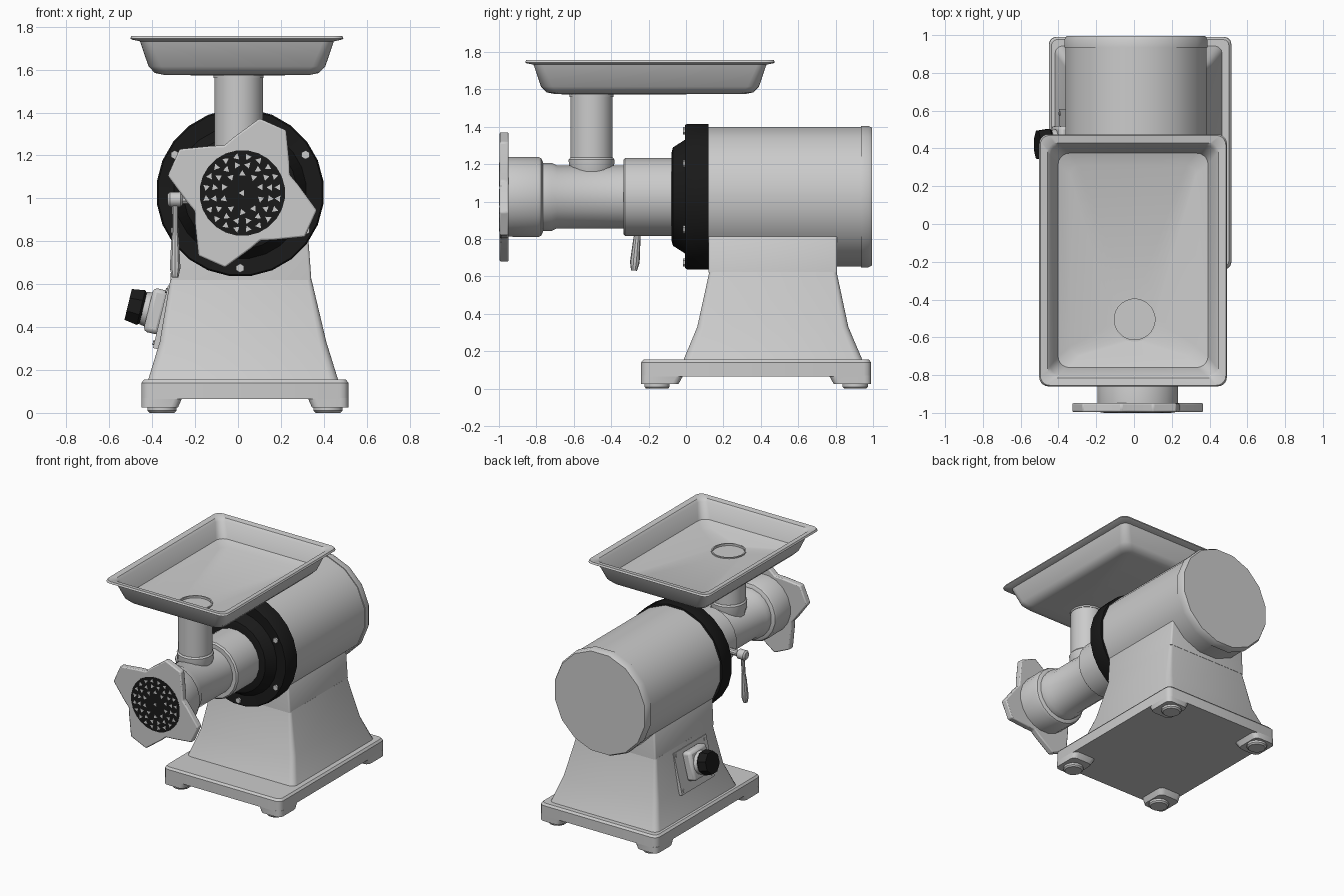
import bpy, bmesh
from math import sin, cos, radians, pi
from mathutils import Vector

if "Cube" in bpy.data.objects:
    bpy.data.objects.remove(bpy.data.objects["Cube"])

black = bpy.data.materials.new("black")
black.diffuse_color = (0.01, 0.01, 0.01, 1)
black.use_nodes = True
black.node_tree.nodes["Principled BSDF"].inputs["Base Color"].default_value = black.diffuse_color


def make(name, rings, mat=None, closed=False):
    """Skin a list of equal-length point rings; cap the ends unless closed."""
    bm = bmesh.new()
    loops = [[bm.verts.new(p) for p in ring] for ring in rings]
    n = len(loops[0])
    pairs = list(zip(loops, loops[1:])) + ([(loops[-1], loops[0])] if closed else [])
    for a, b in pairs:
        for i in range(n):
            j = (i + 1) % n
            bm.faces.new((a[i], a[j], b[j], b[i]))
    if not closed:
        bm.faces.new(loops[0][::-1])
        bm.faces.new(loops[-1])
    bmesh.ops.recalc_face_normals(bm, faces=bm.faces)
    me = bpy.data.meshes.new(name)
    bm.to_mesh(me)
    bm.free()
    ob = bpy.data.objects.new(name, me)
    bpy.context.collection.objects.link(ob)
    if mat:
        me.materials.append(mat)
    return ob


def lathe(name, profile, origin, axis=(0, 1, 0), seg=16, mat=None, turn=0.5):
    """Revolve (radius, distance) pairs about an axis through origin."""
    q = Vector(axis).to_track_quat('Z', 'Y')
    rings = [[Vector(origin) + q @ Vector((r * cos(2 * pi * (i + turn) / seg),
                                           r * sin(2 * pi * (i + turn) / seg), d))
              for i in range(seg)] for r, d in profile]
    return make(name, rings, mat)


def rrect(x0, x1, y0, y1, z, r, k=4):
    """Rounded rectangle ring, k points per corner."""
    corners = [(x1 - r, y1 - r), (x0 + r, y1 - r), (x0 + r, y0 + r), (x1 - r, y0 + r)]
    return [(cx + r * cos(pi / 2 * (c + j / (k - 1))), cy + r * sin(pi / 2 * (c + j / (k - 1))), z)
            for c, (cx, cy) in enumerate(corners) for j in range(k)]


def bevel(ob, width, segments=2):
    m = ob.modifiers.new("bevel", 'BEVEL')
    m.width, m.segments, m.limit_method = width, segments, 'ANGLE'
    return ob


# Base plate with corner legs and rubber feet
X0, X1, Y0, Y1 = -0.45, 0.515, -0.24, 0.99
make("base_plate", [rrect(X0, X1, Y0, Y1, 0.065, 0.04),
                    rrect(X0, X1, Y0, Y1, 0.14, 0.04),
                    rrect(X0 + .012, X1 - .012, Y0 + .012, Y1 - .012, 0.155, 0.035)])
for sx, cx in ((1, X0), (-1, X1)):
    for sy, cy in ((1, Y0), (-1, Y1)):
        def corner(wx, wy, z):
            xs, ys = sorted((cx, cx + sx * wx)), sorted((cy, cy + sy * wy))
            return rrect(*xs, *ys, z, 0.035)
        make("base_leg", [corner(0.17, 0.2, 0.025), corner(0.19, 0.225, 0.07)])
        lathe("foot", [(0.06, 0), (0.07, 0.01), (0.07, 0.03)],
              (cx + sx * 0.095, cy + sy * 0.085, 0), (0, 0, 1), 12)

# Flared pedestal and motor saddle
make("pedestal", [rrect(-0.42, 0.468, -0.015, 0.945, 0.15, 0.04),
                  rrect(-0.365, 0.412, 0.06, 0.868, 0.33, 0.035),
                  rrect(-0.315, 0.342, 0.125, 0.805, 0.625, 0.02)])
make("motor_saddle", [rrect(-0.315, 0.342, 0.12, 0.808, 0.62, 0.012),
                      rrect(-0.306, 0.328, 0.12, 0.808, 0.81, 0.012),
                      rrect(-0.25, 0.27, 0.12, 0.808, 0.9, 0.012)])

# Motor housing, rear cap and black front flange
M = (0.01, 0, 1.027)
lathe("motor_housing", [(0.38, 0.1), (0.38, 0.94)], M)
lathe("rear_cap", [(0.386, 0.935), (0.386, 0.975), (0.375, 0.995)], M)
lathe("front_flange", [(0.235, -0.078), (0.265, -0.07), (0.31, 0), (0.385, -0.005),
                       (0.392, 0.005), (0.392, 0.12)], M, seg=24, mat=black)
for i in range(6):
    a = radians(30 + 60 * i)
    lathe("flange_bolt", [(0.021, -0.015), (0.021, 0.01)],
          (M[0] + 0.352 * cos(a), 0, M[2] + 0.352 * sin(a)), seg=6)

# Grinding head: neck, barrel and threaded collar
H = (0.02, 0, 1.025)
lathe("head_neck", [(0.20, -0.335), (0.21, -0.325), (0.21, -0.07)], H, seg=20)
lathe("head_barrel", [(0.185, -0.79), (0.185, -0.72), (0.17, -0.69), (0.17, -0.32)], H, seg=20)
lathe("head_collar", [(0.215, -0.955), (0.217, -0.79), (0.21, -0.775), (0.19, -0.765)], H, seg=20)

# Four-pointed clamping nut
star = []
for i in range(4):
    for off, r in ((-11, 0.357), (11, 0.357), (33, 0.262), (45, 0.237), (57, 0.262)):
        a = radians(66 + 92 * i * 90 / 92 + off)
        star.append((H[0] + r * cos(a), H[2] + r * sin(a)))
bevel(make("star_nut", [[(x, y, z) for x, z in star] for y in (-0.996, -0.948)]), 0.008)

# Black mincing plate with triangular openings
lathe("mincing_plate", [(0.2, -0.998), (0.2, -0.94)], H, seg=24, mat=black)
for radius, count in ((0.0, 1), (0.09, 10), (0.132, 16), (0.17, 20)):
    for i in range(count):
        a = 2 * pi * (i + 0.5) / count
        lathe("plate_opening", [(0.017, -1.0), (0.017, -0.99)],
              (H[0] + radius * cos(a), 0, H[2] + radius * sin(a)), seg=3, turn=i * 0.37)

# Feed tube with its collar
T = (0.003, -0.505, 0)
lathe("feed_tube", [(0.115, 1.08), (0.115, 1.575)], T, (0, 0, 1))
lathe("feed_collar", [(0.10, 1.10), (0.122, 1.17), (0.125, 1.225), (0.116, 1.235)], T, (0, 0, 1))

# Meat tray: outer shell, rolled rim, inner walls and floor sloping to the hole
TX0, TX1, TY0, TY1 = -0.502, 0.492, -0.86, 0.475


def tray_ring(d, z, r):
    return rrect(TX0 + d, TX1 - d, TY0 + d, TY1 - d, z, r, 6)


def hole(r, z):
    return [(T[0] + r * cos(radians(15 * (i + .5))), T[1] + r * sin(radians(15 * (i + .5))), z)
            for i in range(24)]


make("tray", [hole(0.113, 1.572), tray_ring(0.155, 1.576, 0.05), tray_ring(0.115, 1.584, 0.06),
              tray_ring(0.085, 1.615, 0.06), tray_ring(0.045, 1.732, 0.05), tray_ring(0.008, 1.74, 0.05),
              tray_ring(0, 1.745, 0.05), tray_ring(0.006, 1.758, 0.05), tray_ring(0.045, 1.752, 0.05),
              tray_ring(0.06, 1.735, 0.05), tray_ring(0.1, 1.63, 0.06), tray_ring(0.165, 1.605, 0.05),
              hole(0.113, 1.582)], closed=True)
# recessed mouth seen at the bottom of the tray
make("tray_mouth", [hole(0.118, 1.56), hole(0.118, 1.59), hole(0.108, 1.59), hole(0.108, 1.56)],
     closed=True)

# Locking lever on the left of the neck
L = Vector((-0.293, -0.245, 0.995))
lathe("lever_stud", [(0.022, -0.15), (0.022, 0)], L, (-1, 0, 0), 10)
lathe("lever_hub", [(0.025, -0.035), (0.036, -0.025), (0.036, 0.025), (0.025, 0.035)], L, (-1, 0, 0), 12)
lathe("lever_handle", [(0.015, 0.02), (0.013, 0.14), (0.019, 0.19), (0.026, 0.32), (0.016, 0.365)],
      L, (0, -0.09, -1), 10)

# Switch on the sloping left wall: plate, housing and black knob
N = Vector((-0.972, 0, 0.235))
S = Vector((-0.345, 0.42, 0.465))


def wall_box(name, half_w, half_h, d0, d1, down=0.0, mat=None):
    up = Vector((0.235, 0, 0.972))
    side = Vector((0, 1, 0))
    return make(name, [[S + N * d + side * (half_w * u) + up * (half_h * v - down)
                        for u, v in ((-1, -1), (1, -1), (1, 1), (-1, 1))] for d in (d0, d1)], mat)


wall_box("switch_plate", 0.19, 0.15, -0.05, 0.012, 0.02)
bevel(wall_box("switch_housing", 0.1, 0.105, 0.0, 0.075), 0.02)
lathe("switch_collar", [(0.085, 0.07), (0.08, 0.1)], S, N, 12)
lathe("switch_knob", [(0.075, 0.095), (0.09, 0.11), (0.08, 0.172)], S, N, 8, black)
for u in (-0.165, 0.165):
    for v in (-0.145, 0.105):
        lathe("plate_screw", [(0.012, 0), (0.012, 0.018)],
              S + Vector((0.235 * v, u, 0.972 * v)), N, 6)

# Smooth shading with sharp edges kept
bpy.ops.object.select_all(action='SELECT')
bpy.context.view_layer.objects.active = bpy.context.selected_objects[0]
bpy.ops.object.shade_smooth_by_angle(angle=radians(35))
